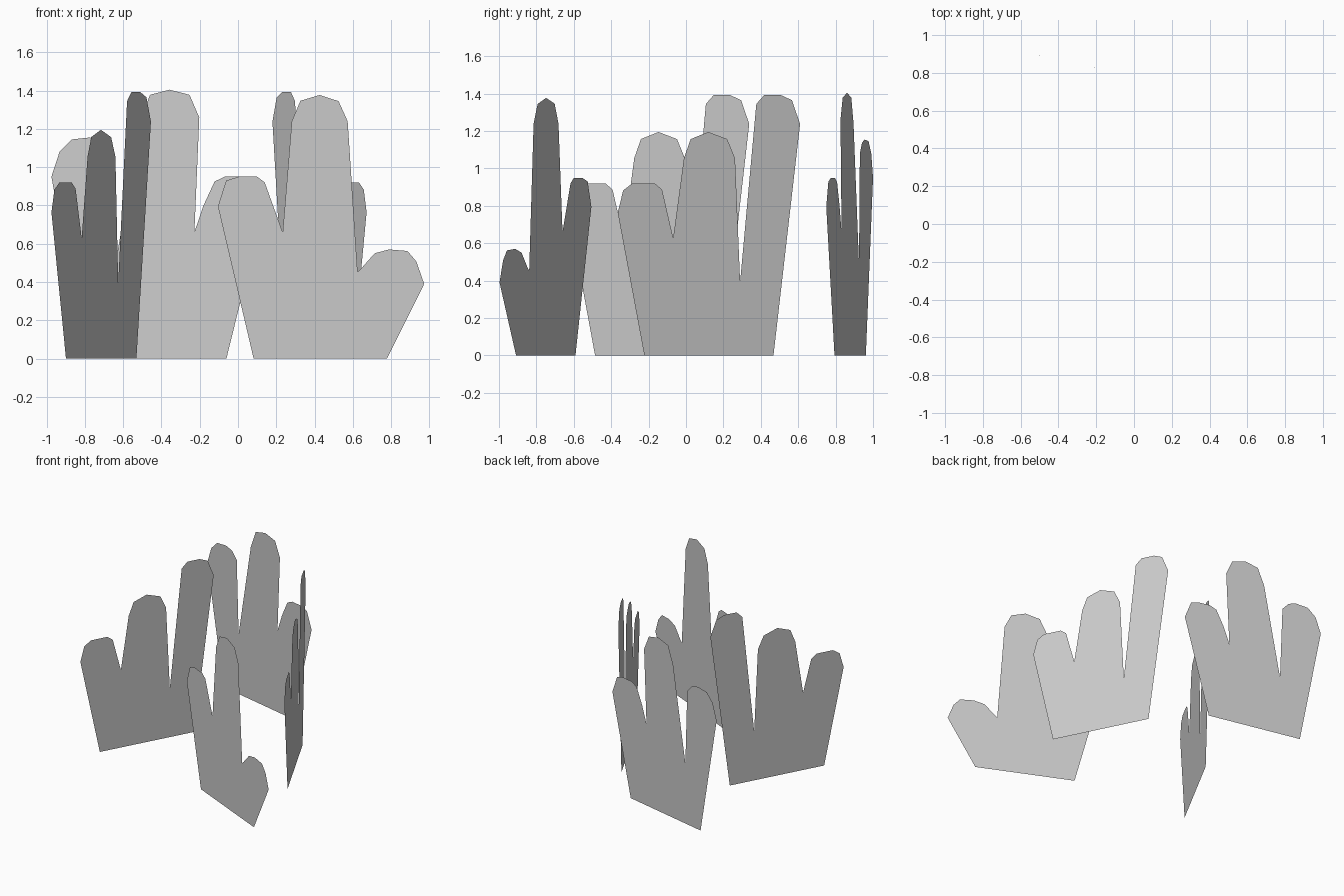
import bpy

# Outlines as (fraction along the card, height): left edge, blade tips, right edge
TALL_MIDDLE_LOW = [(0, .795), (.04, .93), (.10, .95), (.19, .95), (.227, .92), (.314, .66),
                   (.358, 1.24), (.40, 1.347), (.493, 1.377), (.585, 1.345), (.629, 1.24),
                   (.677, .453), (.692, .467), (.76, .55), (.83, .57), (.919, .562),
                   (.962, .507), (1, .39), (.82, 0), (.173, 0)]
TALL_MIDDLE_HIGH = [(0, .795), (.045, .93), (.10, .95), (.185, .95), (.232, .925), (.284, .80),
                    (.327, .66), (.304, 1.26), (.35, 1.378), (.444, 1.405), (.536, 1.378),
                    (.583, 1.24), (.70, .485), (.718, 1.08), (.765, 1.138), (.82, 1.155),
                    (.905, 1.145), (.962, 1.08), (1, .95), (.846, 0), (.176, 0)]
RISING = [(0, .764), (.03, .883), (.08, .92), (.203, .92), (.243, .887), (.304, .628),
          (.363, 1.055), (.40, 1.157), (.497, 1.195), (.60, 1.157), (.643, 1.055),
          (.671, .393), (.75, 1.238), (.76, 1.345), (.803, 1.392), (.895, 1.392),
          (.955, 1.365), (1, 1.238), (.854, 0), (.146, 0)]


def leaf_card(name, start, end, outline):
    """One flat upright leaf card standing on the line start-end."""
    verts = [(start[0] + (end[0] - start[0]) * u,
              start[1] + (end[1] - start[1]) * u, z) for u, z in outline]
    mesh = bpy.data.meshes.new(name)
    mesh.from_pydata(verts, [], [list(range(len(verts)))[::-1]])
    mesh.update()
    obj = bpy.data.objects.new(name, mesh)
    bpy.context.collection.objects.link(obj)


# Four cards set around the centre
leaf_card("front_leaf_card", (-.105, -.506), (.973, -.997), TALL_MIDDLE_LOW)
leaf_card("back_leaf_card", (.135, .75), (-.975, 1.0), TALL_MIDDLE_HIGH)
leaf_card("right_leaf_card", (.672, -.365), (.18, .61), RISING)
leaf_card("left_leaf_card", (-.975, -.627), (-.455, .338), RISING)
